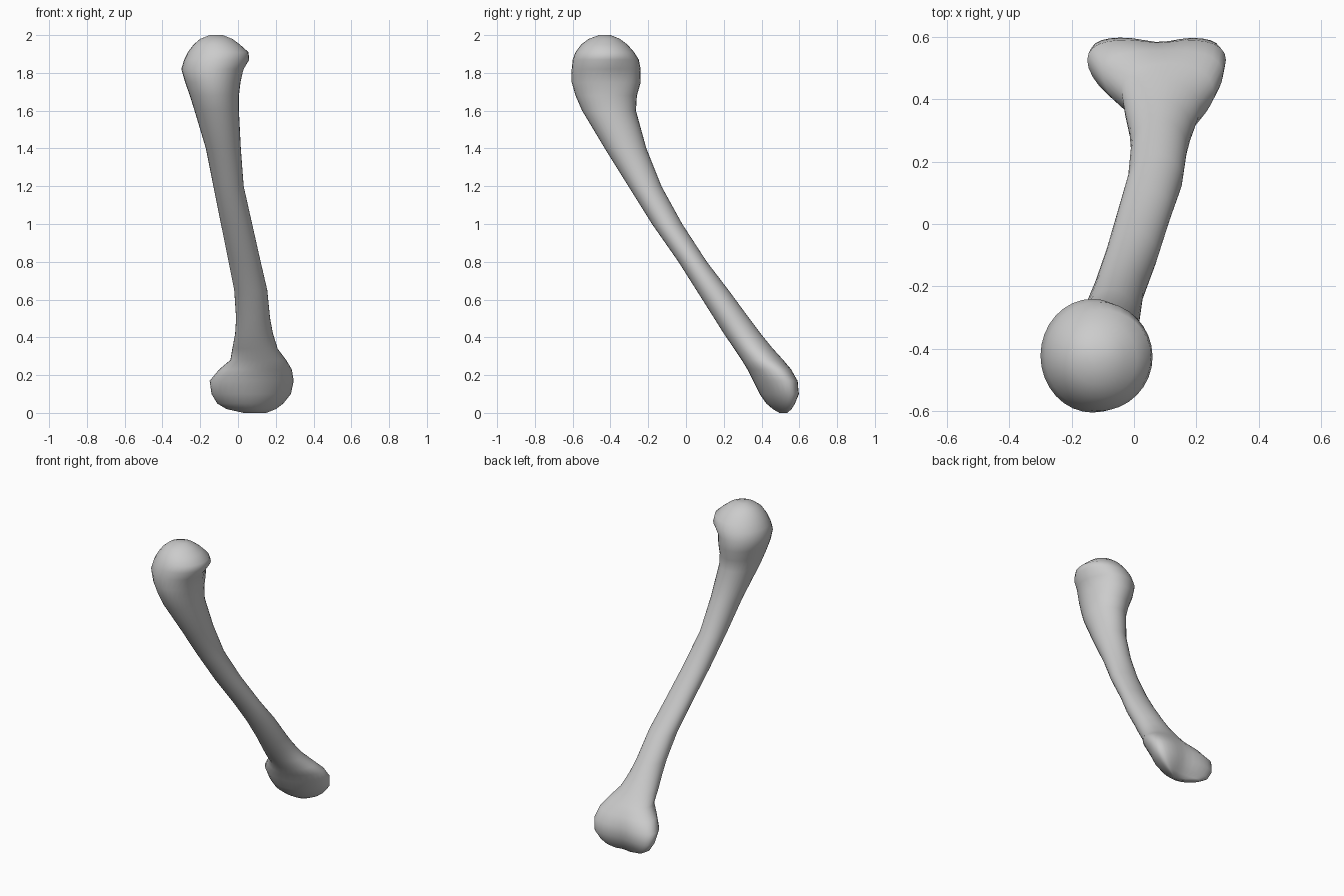
import bpy, bmesh, math
from mathutils import Vector

cube = bpy.data.objects.get("Cube")
if cube:
    bpy.data.objects.remove(cube, do_unlink=True)

SEGMENTS = 32

# Level cross-sections from the lower joint to the rounded head:
# height, x from, x to, y from, y to
SECTIONS = [
    (0, .03, .15, .495, .53),
    (.02, -.06, .2, .46, .55),
    (.05, -.11, .24, .425, .575),
    (.1, -.14, .28, .39, .6),
    (.17, -.15, .295, .355, .595),
    (.23, -.1, .285, .325, .56),
    (.28, -.04, .255, .295, .515),
    (.34, -.03, .21, .255, .46),
    (.42, -.015, .185, .2, .395),
    (.5, -.01, .17, .15, .335),
    (.65, -.02, .155, .055, .225),
    (.8, -.05, .12, -.04, .11),
    (1, -.09, .075, -.18, -.02),
    (1.2, -.13, .03, -.305, -.13),
    (1.4, -.17, .015, -.43, -.21),
    (1.6, -.23, .005, -.55, -.265),
    (1.68, -.255, .005, -.585, -.26),
    (1.75, -.28, .015, -.605, -.24),
    (1.82, -.3, .035, -.605, -.24),
    (1.87, -.285, .06, -.6, -.25),
    (1.91, -.265, .055, -.585, -.275),
    (1.95, -.235, .01, -.555, -.31),
    (1.98, -.2, -.03, -.515, -.35),
    (2, -.15, -.08, -.46, -.4),
]


def section_ring(bm, z, x_from, x_to, y_from, y_to):
    """Add one oval ring; the joint's two side lobes bow backwards."""
    centre_x, centre_y = (x_from + x_to) / 2, (y_from + y_to) / 2
    half_x, half_y = (x_to - x_from) / 2, (y_to - y_from) / 2
    bow = max(0, half_x - half_y) * .5
    ring = []
    for i in range(SEGMENTS):
        angle = math.tau * i / SEGMENTS
        across, along = math.cos(angle), math.sin(angle)
        x = centre_x + half_x * across
        y = centre_y + half_y * along + bow * across ** 2
        ring.append(bm.verts.new((x, y, z)))
    return ring


def loft(bm, rings):
    """Bridge neighbouring rings and close both ends."""
    for low, high in zip(rings, rings[1:]):
        for i in range(SEGMENTS):
            j = (i + 1) % SEGMENTS
            bm.faces.new((low[i], low[j], high[j], high[i]))
    bm.faces.new(reversed(rings[0]))
    bm.faces.new(rings[-1])


def dent(bm, centre, spread, push):
    """Press a soft hollow into the surface."""
    for vert in bm.verts:
        offset = vert.co - centre
        reach = sum((a / s) ** 2 for a, s in zip(offset, spread))
        vert.co += push * math.exp(-reach)


# Bone colour
material = bpy.data.materials.new("bone grey")
material.use_nodes = True
colour = (.6, .6, .6, 1)
material.diffuse_color = colour
shader = next(n for n in material.node_tree.nodes if n.type == "BSDF_PRINCIPLED")
shader.inputs["Base Color"].default_value = colour

# Bone: head, shaft and lower joint in one continuous surface
bm = bmesh.new()
loft(bm, [section_ring(bm, *section) for section in SECTIONS])

# Hollow below the overhanging edge of the head
dent(bm, Vector((.01, -.33, 1.8)), (.1, .09, .04), Vector((-.025, 0, 0)))
# Shallow hollow between the lobes at the back of the joint
dent(bm, Vector((.08, .58, .12)), (.07, .05, .09), Vector((0, -.02, 0)))

bmesh.ops.recalc_face_normals(bm, faces=bm.faces)
mesh = bpy.data.meshes.new("bone")
bm.to_mesh(mesh)
bm.free()
mesh.materials.append(material)

bone = bpy.data.objects.new("bone", mesh)
bpy.context.collection.objects.link(bone)
for face in mesh.polygons:
    face.use_smooth = True
